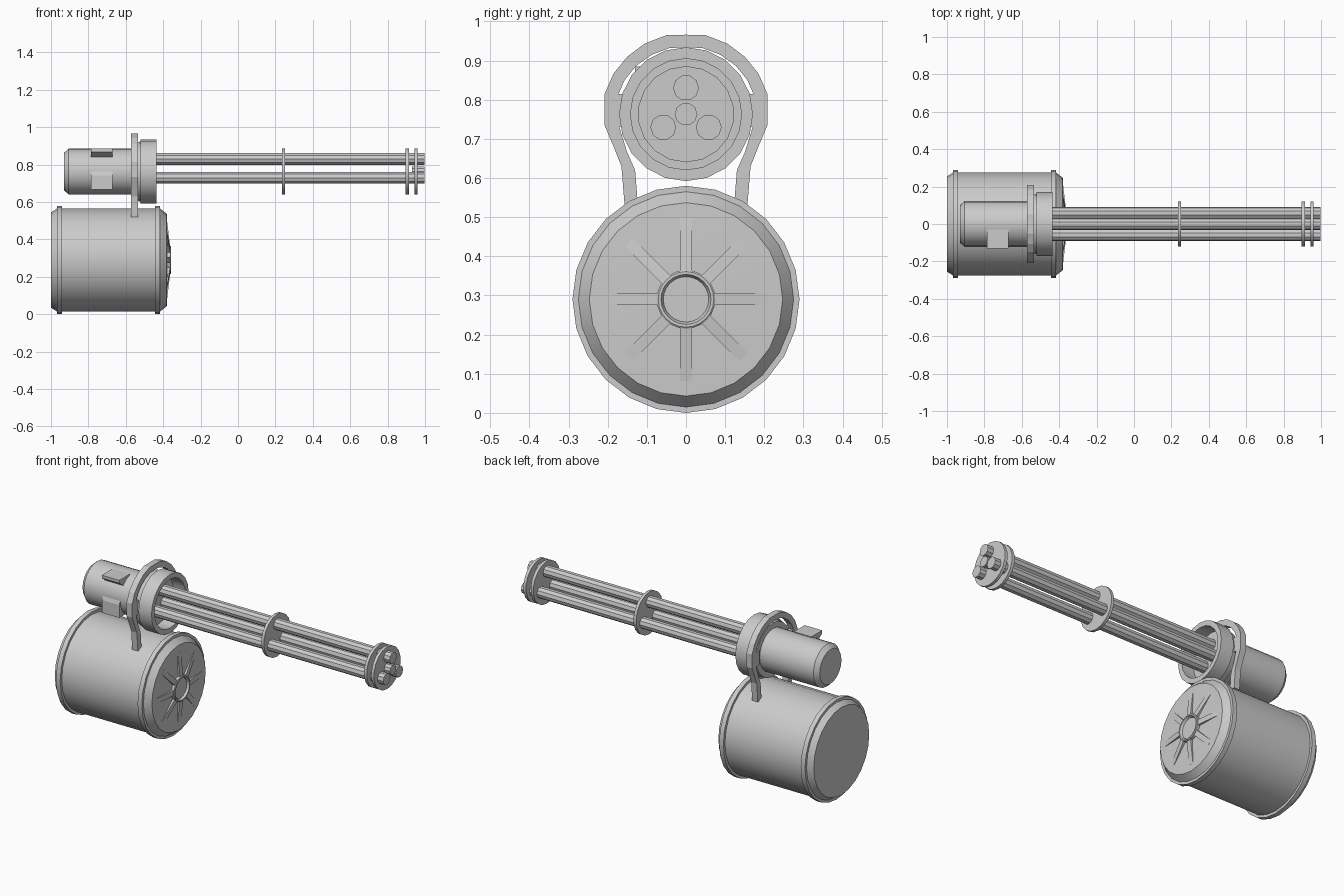
import bpy, bmesh, math
from mathutils import Matrix, Vector

if "Cube" in bpy.data.objects:
    bpy.data.objects.remove(bpy.data.objects["Cube"])

DRUM_Z, GUN_Z = 0.29, 0.763


def finish(name, bm, angle=None):
    bmesh.ops.recalc_face_normals(bm, faces=bm.faces[:])
    me = bpy.data.meshes.new(name)
    bm.to_mesh(me)
    bm.free()
    ob = bpy.data.objects.new(name, me)
    bpy.context.collection.objects.link(ob)
    if angle:
        bpy.ops.object.select_all(action='DESELECT')
        bpy.context.view_layer.objects.active = ob
        ob.select_set(True)
        bpy.ops.object.shade_smooth_by_angle(angle=math.radians(angle))
    return ob


def lathe(name, profile, n, z, y=0.0, phase=0.0):
    """Revolve (x, radius) points around an axis along x; ends are capped."""
    bm = bmesh.new()
    rings = []
    for x, r in profile:
        rings.append([bm.verts.new((x, y + r * math.sin(a), z + r * math.cos(a)))
                      for a in (2 * math.pi * (i + phase) / n for i in range(n))])
    for a, b in zip(rings, rings[1:]):
        for i in range(n):
            j = (i + 1) % n
            bm.faces.new((a[i], a[j], b[j], b[i]))
    bm.faces.new(rings[0])
    bm.faces.new(rings[-1])
    return finish(name, bm, 28)


def prism(name, pts, x0, x1):
    """Extrude a (y, z) outline along x."""
    bm = bmesh.new()
    f = bm.faces.new([bm.verts.new((x0, y, z)) for y, z in pts])
    ext = bmesh.ops.extrude_face_region(bm, geom=[f])['geom']
    bmesh.ops.translate(bm, vec=(x1 - x0, 0, 0),
                        verts=[v for v in ext if isinstance(v, bmesh.types.BMVert)])
    return finish(name, bm)


# Ammunition drum with chamfered ends and two raised rims
lathe("drum", [(-1, .255), (-.968, .275), (-.968, .29), (-.941, .29), (-.941, .275),
               (-.443, .275), (-.443, .29), (-.416, .29), (-.416, .275), (-.381, .247),
               (-.376, .07)], 24, DRUM_Z)

# Hub ring with shallow dish on the drum front
lathe("drum_hub", [(-.39, .075), (-.36, .075), (-.357, .071), (-.357, .064),
                   (-.37, .058)], 24, DRUM_Z)

# Eight wedge-shaped ribs around the hub
bm = bmesh.new()
for k in range(8):
    rot = Matrix.Translation((0, 0, DRUM_Z)) @ Matrix.Rotation(k * math.pi / 4, 4, 'X')
    side = []
    for w in (-.015, .015):
        side.append([bm.verts.new(rot @ Vector(p)) for p in
                     ((-.39, w, .065), (-.362, w, .065), (-.379, w, .208), (-.39, w, .208))])
    a, b = side
    bm.faces.new(a)
    bm.faces.new(b)
    for i in range(4):
        j = (i + 1) % 4
        bm.faces.new((a[i], a[j], b[j], b[i]))
finish("drum_ribs", bm)

# Motor body
lathe("motor", [(-.93, .1), (-.905, .123), (-.53, .123)], 20, GUN_Z)

# Barrel housing: rear flange and an open front cup
lathe("barrel_housing", [(-.56, .155), (-.52, .16), (-.52, .171), (-.437, .171),
                         (-.437, .142), (-.515, .142)], 20, GUN_Z)

# Hanger loop joining gun and drum, half outline mirrored across y
outer = [(.156, .52), (.165, .63), (.185, .68), (.208, .735), (.208, .815),
         (.185, .867), (.15, .91), (.106, .943), (.05, .965), (0, .966)]
inner = [(.122, .52), (.13, .62), (.15, .665), (.172, .735), (.172, .815),
         (.157, .85), (.127, .887), (.087, .915), (.042, .932), (0, .934)]


def mirrored(pts):
    return pts + [(-y, z) for y, z in pts[-2::-1]]


prism("hanger_loop", mirrored(outer) + mirrored(inner)[::-1], -.571, -.535)

# Side pads between loop and housing
for s, label in ((-1, "front"), (1, "back")):
    prism("loop_pad_" + label,
          [(s * .14, .73), (s * .18, .73), (s * .18, .815), (s * .14, .815)], -.571, -.535)

# Feed guides on the motor side: upper lip and lower block
prism("feed_guide_upper", [(-.03, .885), (-.13, .885), (-.13, .868), (-.09, .838),
                           (-.04, .838)], -.785, -.672)
prism("feed_guide_lower", [(-.06, .805), (-.108, .805), (-.13, .741), (-.13, .667),
                           (-.06, .667)], -.785, -.672)

# Three barrels in a cluster and a short centre pin at the muzzle
for k in range(3):
    a = 2 * math.pi * k / 3
    lathe("barrel_%d" % (k + 1), [(-.53, .033), (.998, .033)], 10,
          GUN_Z + .067 * math.cos(a), .067 * math.sin(a), .5)
lathe("muzzle_pin", [(.93, .029), (.998, .029)], 10, GUN_Z, 0, .5)

# Barrel clamp discs
for name, x in (("mid_clamp", .235), ("muzzle_clamp_rear", .896), ("muzzle_clamp_front", .943)):
    lathe(name, [(x, .123), (x + .017, .123)], 18, GUN_Z)

# Touch the overall limits exactly
bpy.context.view_layer.update()
